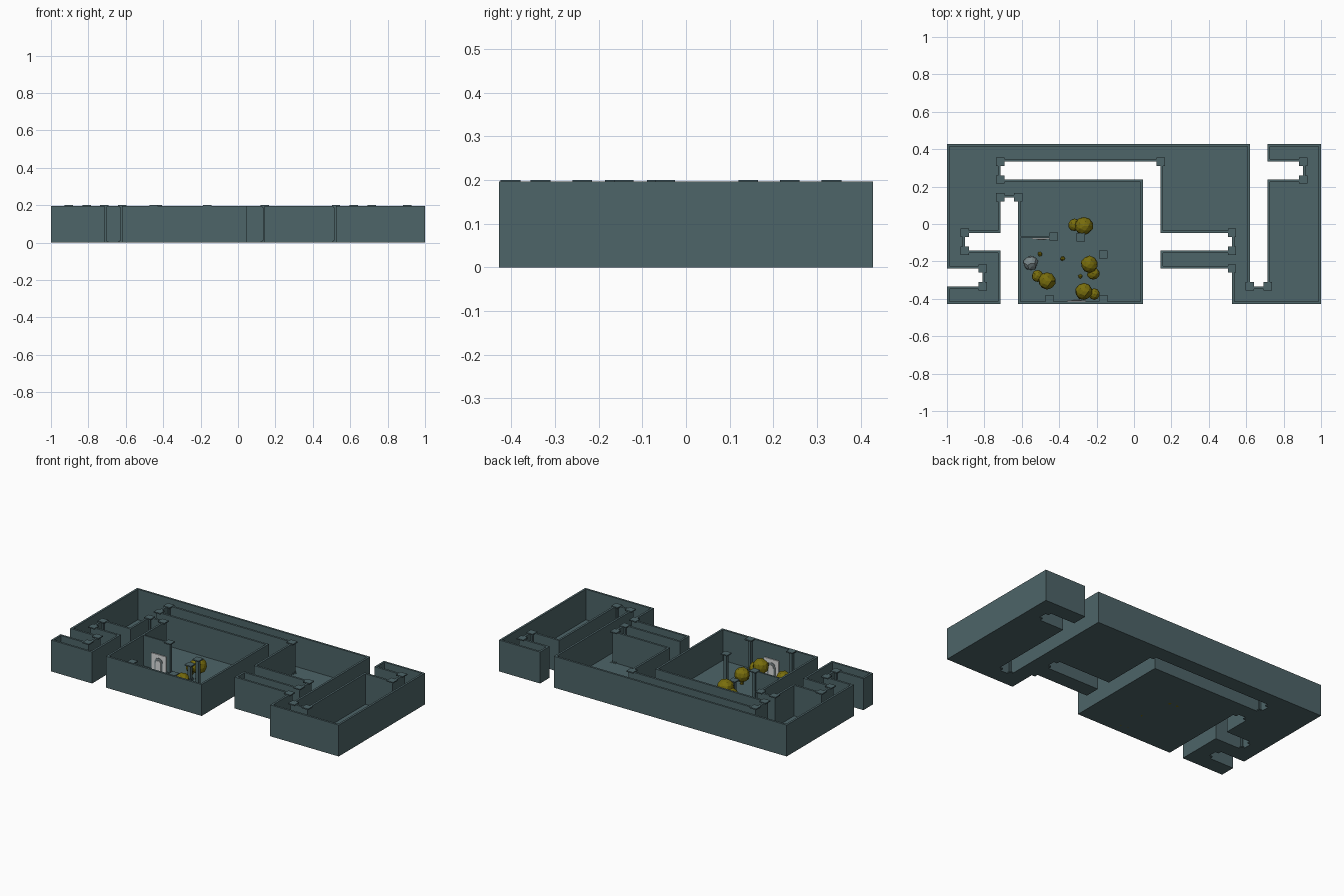
import bpy, bmesh, math, random
from mathutils import Vector, Matrix

if "Cube" in bpy.data.objects:
    bpy.data.objects.remove(bpy.data.objects["Cube"])

random.seed(4)
T = 2 / 21            # floor tile size: plan is 21 x 9 tiles
WALL_H, WALL_T, FLOOR = 0.197, 0.013, 0.005


def material(name, rgb):
    m = bpy.data.materials.new(name)
    m.diffuse_color = (*rgb, 1)
    m.use_nodes = True
    m.node_tree.nodes["Principled BSDF"].inputs["Base Color"].default_value = m.diffuse_color
    return m


SLATE = material("slate", (0.075, 0.128, 0.138))
OLIVE = material("olive_yellow", (0.19, 0.155, 0.004))
STONE = material("grey_stone", (0.2, 0.25, 0.26))
WHITE = material("pale_white", (0.72, 0.73, 0.73))


def finish(name, bm, mat):
    bmesh.ops.recalc_face_normals(bm, faces=bm.faces)
    me = bpy.data.meshes.new(name)
    bm.to_mesh(me)
    bm.free()
    me.materials.append(mat)
    ob = bpy.data.objects.new(name, me)
    bpy.context.collection.objects.link(ob)
    return ob


def add_box(bm, lo, hi):
    lo, hi = Vector(lo), Vector(hi)
    bmesh.ops.create_cube(bm, size=1, matrix=Matrix.Translation((lo + hi) / 2)
                          @ Matrix.Diagonal((*(hi - lo), 1)))


# Plan outline in tiles, clockwise
PLAN = [(0, 9), (17, 9), (17, 1), (18, 1), (18, 7), (20, 7), (20, 8), (18, 8),
        (18, 9), (21, 9), (21, 0), (16, 0), (16, 2), (12, 2), (12, 3), (16, 3),
        (16, 4), (12, 4), (12, 8), (3, 8), (3, 7), (11, 7), (11, 0), (4, 0),
        (4, 6), (3, 6), (3, 4), (1, 4), (1, 3), (3, 3), (3, 0), (0, 0),
        (0, 1), (2, 1), (2, 2), (0, 2)]
outer = [Vector((i * T - 1, j * T - 4.5 * T, 0)) for i, j in PLAN]
inner, reflex = [], []
for k, p in enumerate(outer):
    a = (p - outer[k - 1]).normalized()
    b = (outer[(k + 1) % len(outer)] - p).normalized()
    inner.append(p + WALL_T * Vector((a.y + b.y, -a.x - b.x, 0)))
    if a.x * b.y - a.y * b.x > 0:
        reflex.append((p.x, p.y))

# Floor slab
bm = bmesh.new()
f = bm.faces.new([bm.verts.new(p) for p in outer])
top = bmesh.ops.extrude_face_region(bm, geom=[f])["geom"]
bmesh.ops.translate(bm, vec=(0, 0, FLOOR),
                    verts=[v for v in top if isinstance(v, bmesh.types.BMVert)])
bmesh.ops.triangulate(bm, faces=[f for f in bm.faces if len(f.verts) > 4])
finish("floor", bm, SLATE)

# Perimeter walls: a ring of sections between outer and inner outline
bm = bmesh.new()
up = Vector((0, 0, WALL_H))
rings = [[bm.verts.new(p + h) for p in ps]
         for ps, h in ((outer, up * 0), (outer, up), (inner, up), (inner, up * 0))]
n = len(outer)
for r in range(4):
    for k in range(n):
        q, s = rings[r], rings[(r + 1) % 4]
        bm.faces.new((q[k], q[(k + 1) % n], s[(k + 1) % n], s[k]))
finish("outer_walls", bm, SLATE)

# Short partition in the room
bm = bmesh.new()
add_box(bm, (-0.615, -0.074, 0), (-0.43, -0.064, WALL_H))
finish("partition_wall", bm, SLATE)


# Pillars: thin shaft with square base and cap
def pillar(name, x, y, h=0.2):
    bm = bmesh.new()
    for w, z0, z1 in ((0.0225, 0, 0.006), (0.015, 0.006, 0.012),
                      (0.01, 0.012, h - 0.012), (0.015, h - 0.012, h - 0.007),
                      (0.0225, h - 0.007, h)):
        add_box(bm, (x - w, y - w, z0), (x + w, y + w, z1))
    finish(name, bm, SLATE)


for x, y in reflex:
    pillar("corner_pillar", x, y)
for x, y in ((-0.43, -0.067), (-0.165, -0.163), (-0.452, -0.402), (-0.165, -0.402)):
    pillar("room_pillar", x, y)
pillar("short_post", -0.285, -0.07, 0.1)


# White panels with an arched doorway
def arch(name, x, y0, y1, w, h, mat):
    pts = [(x - w, 0.008), (x + w, 0.008)]
    pts += [(x + w * math.cos(t), h - w + w * math.sin(t))
            for t in (math.pi * k / 8 for k in range(9))]
    bm = bmesh.new()
    f = bm.faces.new([bm.verts.new((px, y0, pz)) for px, pz in pts])
    g = bmesh.ops.extrude_face_region(bm, geom=[f])["geom"]
    bmesh.ops.translate(bm, vec=(0, y1 - y0, 0),
                        verts=[v for v in g if isinstance(v, bmesh.types.BMVert)])
    finish(name, bm, mat)


for x, y, d in ((-0.495, -0.074, -1), (-0.307, -0.4286 + WALL_T, 1)):
    bm = bmesh.new()
    ys = sorted((y, y + d * 0.006))
    add_box(bm, (x - 0.05, ys[0], 0.005), (x + 0.05, ys[1], 0.105))
    finish("door_panel", bm, WHITE)
    arch("door_arch", x, y, y + d * 0.009, 0.027, 0.085, STONE)
    arch("door_opening", x, y, y + d * 0.012, 0.017, 0.07, WHITE)


# Low-poly lumps
def blob(name, x, y, z, r, mat, jitter=0.05):
    bm = bmesh.new()
    bmesh.ops.create_icosphere(bm, subdivisions=2, radius=r)
    for v in bm.verts:
        v.co *= 1 + random.uniform(-jitter, jitter)
    bmesh.ops.translate(bm, vec=(x, y, z), verts=bm.verts)
    finish(name, bm, mat)


# Shrubs: large crown and small crown, each on a stem
for crowns in (((-0.268, -0.01, 0.072, 0.049), (-0.318, -0.005, 0.045, 0.034)),
               ((-0.238, -0.215, 0.065, 0.046), (-0.218, -0.265, 0.04, 0.033)),
               ((-0.466, -0.305, 0.065, 0.046), (-0.515, -0.278, 0.04, 0.032)),
               ((-0.268, -0.36, 0.07, 0.046), (-0.213, -0.375, 0.042, 0.031))):
    for x, y, z, r in crowns:
        blob("shrub_crown", x, y, z, r, OLIVE)
        bm = bmesh.new()
        bmesh.ops.create_cone(bm, cap_ends=True, segments=6, radius1=0.01,
                              radius2=0.007, depth=z,
                              matrix=Matrix.Translation((x, y, z / 2)))
        finish("shrub_stem", bm, OLIVE)

# Boulder and small tufts
blob("boulder", -0.552, -0.21, 0.034, 0.037, STONE, 0.1)
for x, y in ((-0.503, -0.16), (-0.382, -0.185), (-0.287, -0.28)):
    blob("tuft", x, y, 0.012, 0.011, OLIVE, 0.2)
